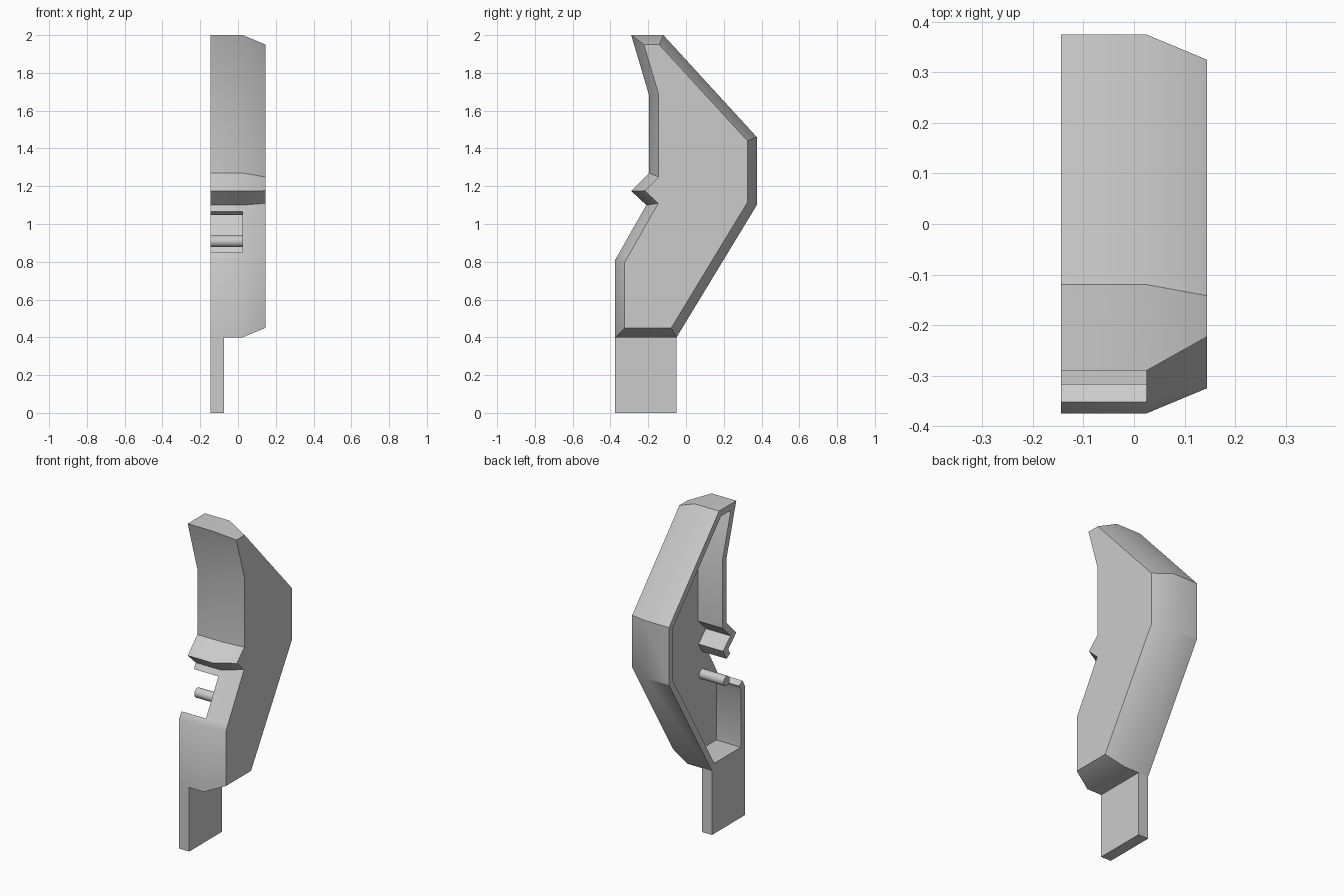
import bpy
import bmesh
import math
from mathutils import Vector

cube = bpy.data.objects.get("Cube")
if cube:
    bpy.data.objects.remove(cube, do_unlink=True)

grey = bpy.data.materials.new("light_grey")
grey.use_nodes = True
grey.diffuse_color = (0.6, 0.6, 0.6, 1)
grey.node_tree.nodes["Principled BSDF"].inputs["Base Color"].default_value = grey.diffuse_color

OPEN_X, FLOOR_X, FACE_X = -0.145, 0.025, 0.145
WALL, BEVEL = 0.04, 0.05


def finish(name, bm):
    bmesh.ops.recalc_face_normals(bm, faces=bm.faces)
    mesh = bpy.data.meshes.new(name)
    bm.to_mesh(mesh)
    bm.free()
    mesh.materials.append(grey)
    obj = bpy.data.objects.new(name, mesh)
    bpy.context.collection.objects.link(obj)
    bpy.ops.object.select_all(action='DESELECT')
    obj.select_set(True)
    bpy.context.view_layer.objects.active = obj
    bpy.ops.object.shade_smooth_by_angle(angle=math.radians(30))
    return obj


def inset(points, dist):
    """Mitred inward offset of a counter-clockwise outline."""
    result = []
    for k, p in enumerate(points):
        d1 = (p - points[k - 1]).normalized()
        d2 = (points[(k + 1) % len(points)] - p).normalized()
        n1, n2 = Vector((-d1.y, d1.x)), Vector((-d2.y, d2.x))
        result.append(p + (n1 + n2) * dist / (1 + n1.dot(n2)))
    return result


# Side outline (y, z); the closing segment is the front window
outline = [Vector(p) for p in (
    (-0.352, 0.85), (-0.375, 0.81), (-0.375, 0.40), (-0.05, 0.40),
    (0.375, 1.10), (0.375, 1.46), (-0.12, 2.0), (-0.29, 2.0),
    (-0.195, 1.68), (-0.195, 1.27), (-0.29, 1.175), (-0.21, 1.10),
    (-0.229, 1.067))]

# Hollow shell, open on one side and bevelled on the other
bm = bmesh.new()


def ring(points, x):
    return [bm.verts.new((x, p.x, p.y)) for p in points]


inner = inset(outline, WALL)
outer_rim, outer_mid = ring(outline, OPEN_X), ring(outline, FLOOR_X)
inner_rim, inner_mid = ring(inner, OPEN_X), ring(inner, FLOOR_X)
face_ring = ring(inset(outline, BEVEL), FACE_X)


def bridge(a, b, closed=False):
    for k in range(len(a) if closed else len(a) - 1):
        j = (k + 1) % len(a)
        bm.faces.new((a[k], a[j], b[j], b[k]))


bridge(outer_rim, inner_rim)
bridge(outer_rim, outer_mid)
bridge(inner_rim, inner_mid)
bridge(outer_mid, face_ring, closed=True)
bm.faces.new(face_ring)
bm.faces.new(inner_mid)
# Window sill and the two cut wall ends
bm.faces.new((outer_mid[-1], outer_mid[0], inner_mid[0], inner_mid[-1]))
for k in (0, -1):
    bm.faces.new((outer_rim[k], inner_rim[k], inner_mid[k], outer_mid[k]))
finish("hollow_shell", bm)

# Flat tab under the shell
bm = bmesh.new()
bmesh.ops.create_cube(bm, size=1)
bmesh.ops.scale(bm, vec=(0.07, 0.325, 0.40), verts=bm.verts)
bmesh.ops.translate(bm, vec=(OPEN_X + 0.035, -0.2125, 0.20), verts=bm.verts)
finish("bottom_tab", bm)

# Round pin behind the window
bm = bmesh.new()
bmesh.ops.create_cone(bm, cap_ends=True, segments=24, radius1=0.03, radius2=0.03,
                      depth=FLOOR_X - OPEN_X)
for v in bm.verts:
    v.co = (v.co.z + (OPEN_X + FLOOR_X) / 2, v.co.x - 0.195, v.co.y + 0.908)
finish("pin", bm)
